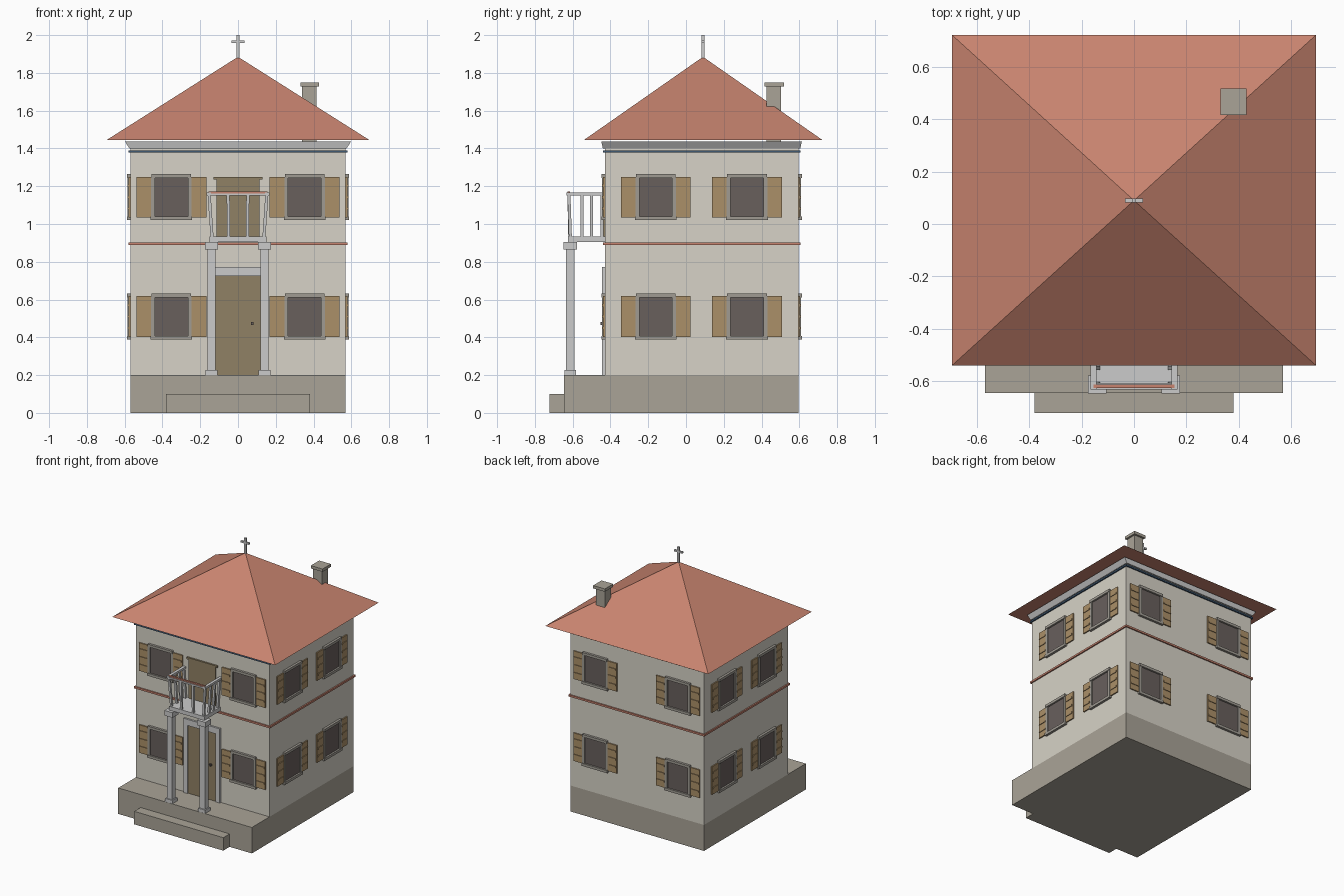
import bpy, bmesh
from math import pi
from mathutils import Matrix, Vector

if "Cube" in bpy.data.objects:
    bpy.data.objects.remove(bpy.data.objects["Cube"])


def mat(name, *rgb):
    m = bpy.data.materials.new(name)
    m.diffuse_color = (*rgb, 1)
    m.use_nodes = True
    m.node_tree.nodes["Principled BSDF"].inputs["Base Color"].default_value = m.diffuse_color
    return m


WALL = mat("plaster", .68, .65, .57)
STONE = mat("stone", .40, .37, .31)
ROOF = mat("roof_tile", .58, .23, .16)
WOOD = mat("shutter_wood", .41, .28, .14)
DOOR = mat("door_wood", .28, .22, .13)
GLASS = mat("glass", .14, .115, .108)
BLUE = mat("blue_trim", .05, .10, .17)
PALE = mat("pale_stone", .58, .58, .55)
TRIM = mat("window_stone", .35, .33, .29)


def finish(name, bm, material):
    bmesh.ops.recalc_face_normals(bm, faces=bm.faces)
    me = bpy.data.meshes.new(name)
    bm.to_mesh(me)
    bm.free()
    me.materials.append(material)
    ob = bpy.data.objects.new(name, me)
    bpy.context.collection.objects.link(ob)
    return ob


def frustum(bm, lo, hi, z0, z1):
    """Solid between rectangles lo and hi (x0, x1, y0, y1)."""
    rings = []
    for r, z in ((lo, z0), (hi, z1)):
        rings.append([bm.verts.new((r[i], r[j], z)) for i, j in ((0, 2), (1, 2), (1, 3), (0, 3))])
    a, b = rings
    bm.faces.new(a[::-1])
    bm.faces.new(b)
    for i in range(4):
        k = (i + 1) % 4
        bm.faces.new((a[i], a[k], b[k], b[i]))


def boxes(name, items, material):
    """Each item is x0, x1, y0, y1, z0, z1."""
    bm = bmesh.new()
    for it in items:
        frustum(bm, it[:4], it[:4], it[4], it[5])
    return finish(name, bm, material)


def around(c, hx, hy, z0, z1):
    return (c[0] - hx, c[0] + hx, c[1] - hy, c[1] + hy, z0, z1)


# Base and walls
X, YF, YB = .57, -.43, .595
boxes("plinth", [(-X, X, -.645, YB, 0, .2)], STONE)
boxes("step", [(-.38, .38, -.722, -.645, 0, .1)], STONE)
boxes("walls", [(-X, X, YF, YB, .2, 1.42)], WALL)
boxes("floor_band", [(-X - .01, X + .01, YF - .01, YB + .01, .888, .902)], ROOF)
boxes("eaves_band", [(-X - .01, X + .01, YF - .01, YB + .01, 1.378, 1.39)], BLUE)

# Cornice flares outward under the roof
bm = bmesh.new()
frustum(bm, (-.575, .575, YF - .01, YB + .01), (-.598, .598, YF - .018, YB + .018), 1.4, 1.436)
finish("cornice", bm, PALE)

# Pyramid roof
bm = bmesh.new()
base = [bm.verts.new(p) for p in ((-.695, -.54, 1.445), (.695, -.54, 1.445), (.695, .722, 1.445), (-.695, .722, 1.445))]
apex = bm.verts.new((0, .09, 1.885))
bm.faces.new(base[::-1])
for i in range(4):
    bm.faces.new((base[i], base[(i + 1) % 4], apex))
finish("roof", bm, ROOF)

# Chimney and cross
boxes("chimney", [around((.378, .465), .038, .038, 1.436, 1.73)], STONE)
boxes("chimney_cap", [around((.38, .467), .05, .051, 1.728, 1.75)], STONE)
boxes("roof_cross", [around((0, .09), .008, .007, 1.87, 2.0),
                     around((0, .09), .035, .007, 1.958, 1.971)], PALE)

# Window parts, drawn once around the origin facing -y
frame = boxes("window_frame", [
    (-.108, -.087, -.014, 0, -.108, .108), (.087, .108, -.014, 0, -.108, .108),
    (-.105, .105, -.018, 0, .102, .122), (-.11, .11, -.018, 0, -.122, -.102)], TRIM)
glass = boxes("window_glass", [(-.087, .087, -.005, 0, -.102, .102)], GLASS)
items = []
for s in (-1, 1):
    x0, x1 = sorted((s * .108, s * .185))
    items.append((x0, x1, -.009, 0, -.108, .108))
    for z in (-.06, 0, .06):
        items.append((x0 + .006, x1 - .006, -.014, 0, z - .006, z + .006))
shutters = boxes("window_shutters", items, WOOD)

# Place the windows on all four sides and both floors
spots = []
for s in (-1, 1):
    spots += [(s * .353, YF, 0), (s * .353, YB, pi)]
    for y in (-.16, .323):
        spots.append((s * X, y, s * pi / 2))
for z in (.51, 1.142):
    for x, y, a in spots:
        for part in (frame, glass, shutters):
            ob = part.copy()
            ob.matrix_world = Matrix.Translation((x, y, z)) @ Matrix.Rotation(a, 4, 'Z')
            bpy.context.collection.objects.link(ob)
for part in (frame, glass, shutters):
    bpy.data.objects.remove(part)

# Doors
boxes("entrance_door", [(-.12, .12, YF - .006, YF, .2, .725)], DOOR)
boxes("entrance_frame", [(-.155, -.12, YF - .014, YF, .2, .725), (.12, .155, YF - .014, YF, .2, .725),
                         (-.155, .155, YF - .014, YF, .725, .772)], PALE)
boxes("door_knob", [(.068, .082, YF - .022, YF, .465, .48)], GLASS)
boxes("balcony_door", [(-.115, .115, YF - .008, YF, .93, 1.237),
                       (-.13, .13, YF - .014, YF, 1.235, 1.249)], DOOR)

# Columns carrying the balcony
for s, side in ((-1, "left"), (1, "right")):
    c = (s * .14, -.613)
    boxes(side + "_column", [around(c, .022, .022, .2, .9), around(c, .031, .031, .2, .226),
                             around(c, .035, .035, .866, .905)], PALE)

# Balcony floor
boxes("balcony_floor", [(-.15, .15, -.625, YF, .905, .935)], PALE)

# Balusters lean outward slightly; rails run on three sides
bm = bmesh.new()
feet = [((-.137, -.612), (-.153, -.62)), ((.137, -.612), (.153, -.62))]
feet += [((s * .05, -.615), (s * .052, -.62)) for s in (-1, 1)]
feet += [((s * .137, y), (s * .153, y)) for s in (-1, 1) for y in (-.55, -.5, -.445)]
r = .008
for lo, hi in feet:
    a, b = around(lo, r, r, 0, 0)[:4], around(hi, r, r, 0, 0)[:4]
    frustum(bm, a, b, .925, 1.16)
finish("balusters", bm, PALE)
boxes("balcony_side_rails", [(s * .155 - .011, s * .155 + .011, -.632, YF, 1.152, 1.168) for s in (-1, 1)]
      + [(-.155, .155, -.632, -.608, 1.15, 1.162)], PALE)
boxes("balcony_front_rail", [(-.155, .155, -.627, -.613, 1.162, 1.172)], ROOF)
